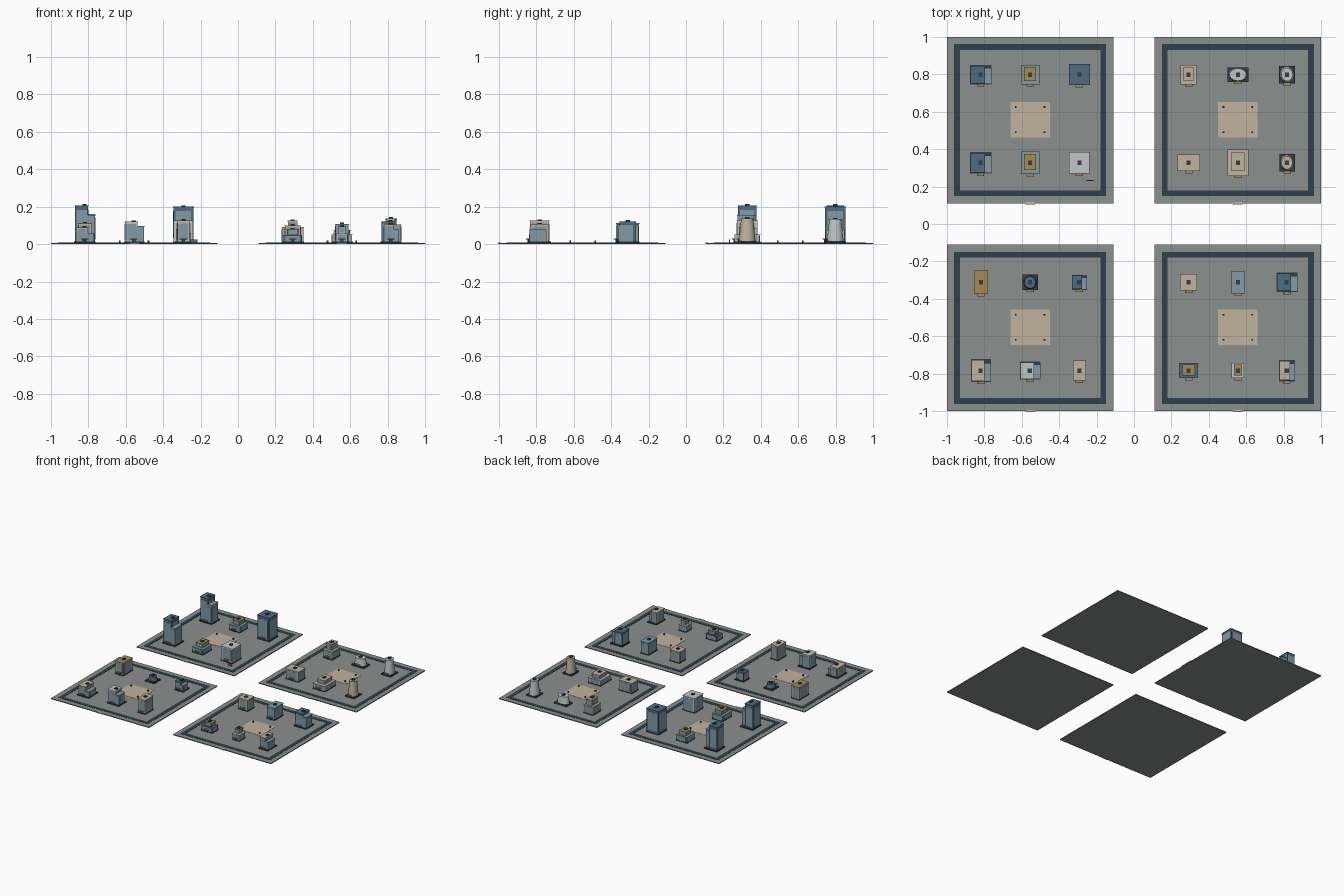
import bpy, bmesh
from mathutils import Matrix

if "Cube" in bpy.data.objects:
    bpy.data.objects.remove(bpy.data.objects["Cube"])


def material(name, rgb):
    m = bpy.data.materials.new(name)
    m.diffuse_color = [(c / 255) ** 2.2 for c in rgb] + [1]
    m.use_nodes = True
    m.node_tree.nodes["Principled BSDF"].inputs["Base Color"].default_value = m.diffuse_color
    return m


MATS = {n: material(n, c) for n, c in {
    "paving": (138, 142, 140), "dark": (50, 66, 76), "cream": (192, 177, 156),
    "blue": (80, 108, 128), "glass": (128, 153, 165), "amber": (166, 137, 88),
    "white": (190, 197, 198)}.items()}


def finish(bm, name, mat):
    me = bpy.data.meshes.new(name)
    bm.to_mesh(me)
    bm.free()
    me.materials.append(MATS[mat])
    ob = bpy.data.objects.new(name, me)
    bpy.context.collection.objects.link(ob)
    return ob


def box(name, mat, x, y, z0, w, d, z1):
    bm = bmesh.new()
    bmesh.ops.create_cube(bm, size=1, matrix=Matrix.Translation((x, y, (z0 + z1) / 2))
                          @ Matrix.Diagonal((w, d, z1 - z0, 1)))
    return finish(bm, name, mat)


def drum(name, mat, x, y, z0, w, d, z1, taper):
    bm = bmesh.new()
    bmesh.ops.create_cone(bm, cap_ends=True, segments=24, radius1=0.5, radius2=0.5 * taper, depth=1,
                          matrix=Matrix.Translation((x, y, (z0 + z1) / 2))
                          @ Matrix.Diagonal((w, d, z1 - z0, 1)))
    for f in bm.faces:
        f.smooth = len(f.verts) == 4
    return finish(bm, name, mat)


G = 0.007  # paving level


def volume(name, mat, x, y, z0, w, d, z1, roof=None):
    """Box with window panels on all four sides and a thin roof cap."""
    bw, bd, h = w - 0.006, d - 0.006, z1 - z0
    box(name + "_body", mat, x, y, z0, bw, bd, z1 - 0.004)
    a, b = z0 + h * 0.12, z1 - h * 0.12
    win = "glass"
    box(name + "_windows_side", win, x, y, a, bw + 0.003, bd * 0.78, b)
    box(name + "_windows_front", win, x, y, a, bw * 0.78, bd + 0.003, b)
    box(name + "_roof", roof or mat, x, y, z1 - 0.004, w, d, z1)


def details(x, y, w, d, top):
    """Rooftop unit, door and canopy."""
    box("roof_unit", "dark", x, y, top, 0.022, 0.024, top + 0.007)
    box("door", "dark", x, y - d / 2, G, 0.02, 0.006, G + 0.018)
    box("canopy", "amber", x, y - d / 2 - 0.005, G + 0.018, 0.04, 0.014, G + 0.023)


def block(x, y, w, d, h, mat, roof):
    box("plinth", "dark", x, y, G, w, d, G + 0.006)
    volume("block", mat, x, y, G, w, d, h, roof)
    details(x, y, w, d, h)


def stepped(x, y, w, d, h, mat, roof):
    mid = G + (h - G) * 0.58
    box("plinth", "dark", x, y, G, w, d, G + 0.006)
    volume("lower_tier", mat, x, y, G, w, d, mid)
    volume("upper_tier", mat, x, y + d * 0.04, mid, w * 0.64, d * 0.72, h, roof)
    details(x, y, w, d, h)


def pair(x, y, w, d, h, mat, side_h):
    box("plinth", "dark", x, y, G, w, d, G + 0.008)
    volume("main_tower", mat, x - w * 0.15, y, G, w * 0.66, d * 0.9, h)
    volume("side_tower", "glass", x + w * 0.27, y - d * 0.07, G, w * 0.46, d * 0.8, side_h)
    details(x - w * 0.02, y, w, d, h)


def round_tower(x, y, w, d, h, mat, taper):
    box("plinth", "dark", x, y, G, w + 0.008, d + 0.004, G + 0.01)
    drum("round_body", mat, x, y, G, w, d, h - 0.004, taper)
    drum("round_roof", mat, x, y, h - 0.004, w * taper + 0.006, d * taper + 0.006, h, 1)
    details(x, y, w, d, h)


# Six buildings per district: back row left to right, then front row
DISTRICTS = {
    (-1, 1): [(pair, .115, .105, .207, "blue", .162), (stepped, .10, .105, .09, "glass", "amber"),
              (block, .113, .113, .20, "blue", "blue"), (pair, .115, .115, .207, "blue", .155),
              (stepped, .10, .12, .085, "glass", "amber"), (block, .11, .115, .127, "white", "white")],
    (1, 1): [(stepped, .085, .105, .125, "cream", "cream"), (round_tower, .105, .075, .075, "white", .8),
             (round_tower, .078, .09, .133, "white", .72), (block, .12, .09, .092, "cream", "cream"),
             (stepped, .112, .14, .085, "cream", "cream"), (round_tower, .075, .09, .137, "cream", .72)],
    (-1, -1): [(block, .075, .125, .112, "cream", "amber"), (round_tower, .075, .08, .05, "blue", .72),
               (pair, .08, .08, .08, "blue", .06), (pair, .105, .122, .09, "cream", .058),
               (pair, .11, .098, .12, "white", .096), (block, .07, .107, .125, "cream", "cream")],
    (1, -1): [(block, .09, .087, .10, "cream", "cream"), (block, .075, .118, .108, "glass", "glass"),
              (pair, .112, .105, .122, "blue", .105), (stepped, .102, .08, .08, "blue", "amber"),
              (stepped, .067, .08, .095, "white", "amber"), (pair, .085, .115, .105, "cream", .078)],
}

for (sx, sy), buildings in DISTRICTS.items():
    cx, cy = sx * 0.555, sy * 0.555
    # Paved slab, ring road and central plaza with corner posts
    box("district_slab", "paving", cx, cy, 0, 0.89, 0.89, G)
    for s in (-1, 1):
        box("ring_road_x", "dark", cx, cy + s * 0.391, G - 0.002, 0.812, 0.03, G + 0.0015)
        box("ring_road_y", "dark", cx + s * 0.391, cy, G - 0.002, 0.03, 0.752, G + 0.0015)
    box("plaza", "cream", cx, cy + 0.003, G - 0.002, 0.21, 0.19, G + 0.0015)
    for px in (-0.077, 0.077):
        for py in (-0.067, 0.067):
            box("plaza_post", "dark", cx + px, cy + 0.003 + py, G, 0.009, 0.009, 0.019)
    box("entry_step", "cream", cx, cy - 0.444, 0.001, 0.05, 0.012, G + 0.001)
    # Buildings on a three by two grid
    for i, (build, w, d, h, mat, extra) in enumerate(buildings):
        x = cx + (i % 3 - 1) * 0.263
        y = cy + (0.243 if i < 3 else -0.228)
        build(x, y, w, d, h, mat, extra)

# Small low wall beside the pale block
box("low_wall", "blue", -0.235, 0.233, G, 0.035, 0.005, 0.025)
